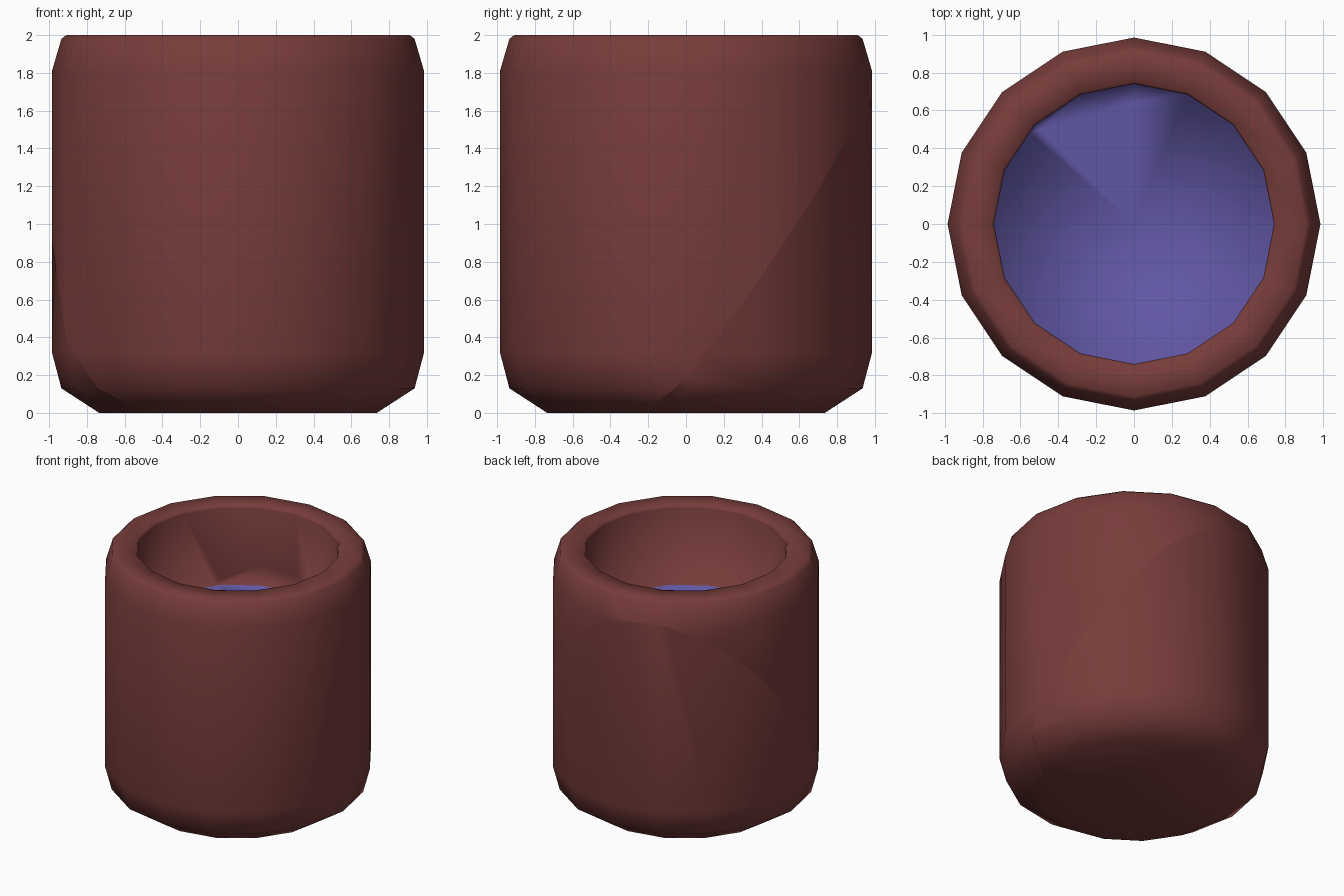
import bpy, bmesh, math
from mathutils import Vector

if "Cube" in bpy.data.objects:
    bpy.data.objects.remove(bpy.data.objects["Cube"], do_unlink=True)

SIDES = 16
LIQUID_Z = 1.36


def material(name, colour):
    mat = bpy.data.materials.new(name)
    mat.use_nodes = True
    mat.diffuse_color = colour
    mat.node_tree.nodes["Principled BSDF"].inputs["Base Color"].default_value = colour
    return mat


clay = material("red_brown_clay", (0.185, 0.046, 0.043, 1))
liquid = material("violet_liquid", (0.118, 0.095, 0.37, 1))

# Lathe profile: underside, outer wall, rim, inner wall, liquid surface
PROFILE = [
    (0, 0), (0.735, 0), (0.935, 0.13), (0.985, 0.32), (0.985, 1.81),
    (0.935, 1.98), (0.91, 2.0), (0.75, 2.0), (0.74, 1.98),
    (0.74, LIQUID_Z), (0, LIQUID_Z),
]

# Slanted break that divides the pot into two pieces
BREAK_POINT = Vector((0, 0, 0.545))
BREAK_NORMAL = Vector((0.37, -1.27, 1))


def pot_piece(name, keep_above):
    bm = bmesh.new()
    verts = [bm.verts.new((r, 0, z)) for r, z in PROFILE]
    edges = [bm.edges.new(pair) for pair in zip(verts, verts[1:])]
    bmesh.ops.spin(bm, geom=verts + edges, cent=(0, 0, 0), axis=(0, 0, 1),
                   angle=math.tau, steps=SIDES)
    bmesh.ops.remove_doubles(bm, verts=bm.verts[:], dist=0.0005)
    bmesh.ops.recalc_face_normals(bm, faces=bm.faces[:])

    # Liquid is every flat face at its level
    for face in bm.faces:
        face.smooth = True
        flat = all(abs(v.co.z - LIQUID_Z) < 0.001 for v in face.verts)
        face.material_index = 1 if flat else 0

    bmesh.ops.bisect_plane(
        bm, geom=bm.verts[:] + bm.edges[:] + bm.faces[:], dist=0.0001,
        plane_co=BREAK_POINT, plane_no=BREAK_NORMAL,
        clear_inner=keep_above, clear_outer=not keep_above)

    mesh = bpy.data.meshes.new(name)
    bm.to_mesh(mesh)
    bm.free()
    mesh.materials.append(clay)
    mesh.materials.append(liquid)
    obj = bpy.data.objects.new(name, mesh)
    bpy.context.collection.objects.link(obj)
    return obj


pot_piece("pot_body", True)
pot_piece("pot_shard", False)
